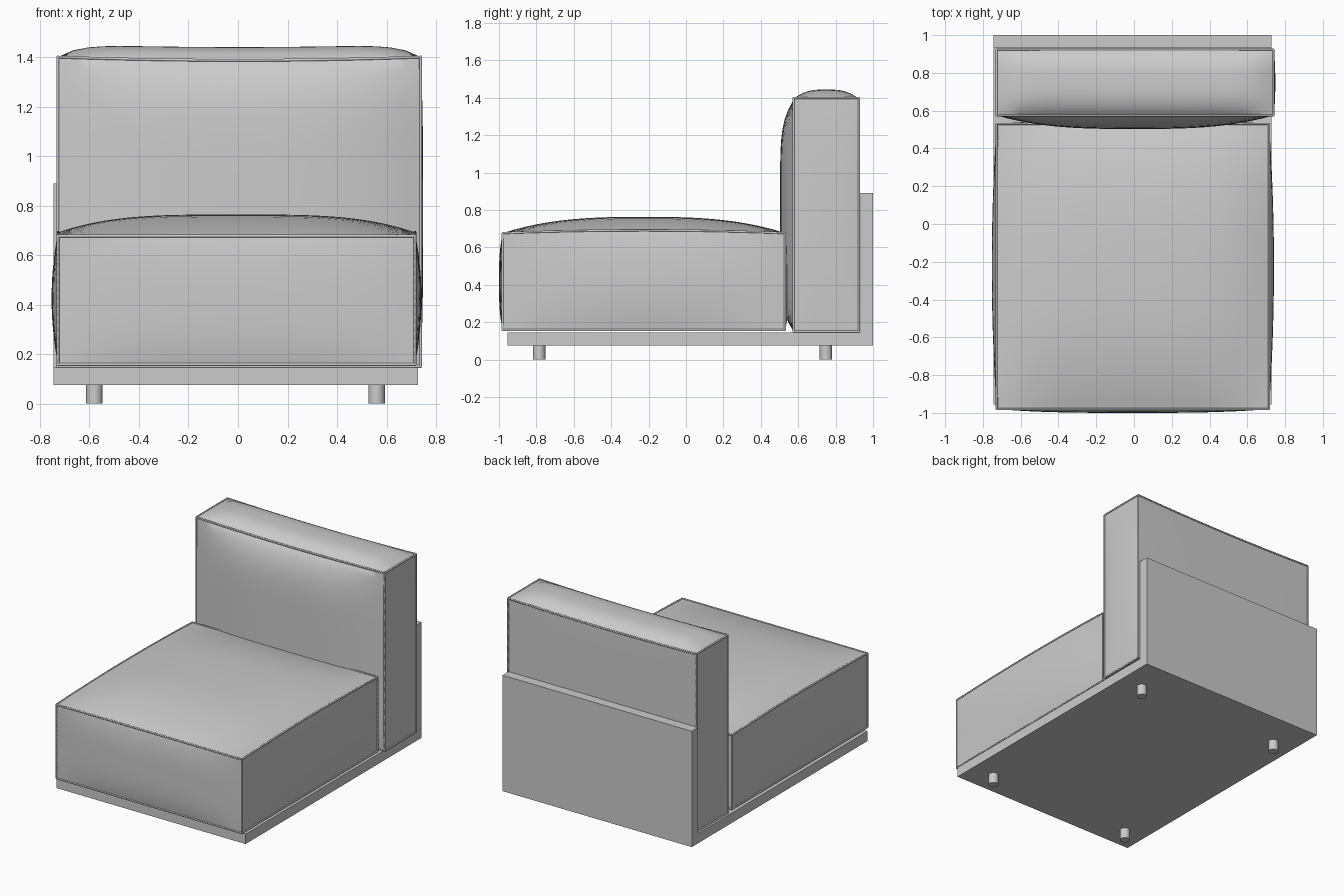
import bpy, bmesh, math
from itertools import product
from mathutils import Vector

if "Cube" in bpy.data.objects:
    bpy.data.objects.remove(bpy.data.objects["Cube"])

grey = bpy.data.materials.new("light_grey")
grey.use_nodes = True
COLOUR = (0.6, 0.6, 0.6, 1)
grey.diffuse_color = COLOUR
grey.node_tree.nodes["Principled BSDF"].inputs["Base Color"].default_value = COLOUR


def add_object(name, bm, smooth=None):
    mesh = bpy.data.meshes.new(name)
    bm.to_mesh(mesh)
    bm.free()
    mesh.materials.append(grey)
    obj = bpy.data.objects.new(name, mesh)
    bpy.context.collection.objects.link(obj)
    if smooth:
        bpy.ops.object.select_all(action='DESELECT')
        obj.select_set(True)
        bpy.context.view_layer.objects.active = obj
        bpy.ops.object.shade_smooth_by_angle(angle=math.radians(smooth))
    return obj


def box(name, low, high):
    low, high = Vector(low), Vector(high)
    bm = bmesh.new()
    bmesh.ops.create_cube(bm, size=1)
    for v in bm.verts:
        v.co = (low + high) / 2 + v.co * (high - low)
    add_object(name, bm)


def cushion(name, low, high, bulges, lift):
    """Padded block: bulges maps (axis, side) to (amount, power, power)."""
    low, high = Vector(low), Vector(high)

    def shape(p):
        out = Vector([a + (b - a) * (t + 1) / 2 for a, b, t in zip(low, high, p)])
        for (axis, side), (amount, pu, pv) in bulges.items():
            if abs(p[axis] - side) < 1e-4:
                u, v = [min(1, abs(p[i])) for i in range(3) if i != axis]
                out[axis] += side * amount * (1 - u ** pu) * (1 - v ** pv)
        # Seams along the top edge rise or sag slightly
        axis, amount = lift
        out.z += amount * (1 - p[axis] ** 2) * (p[2] + 1) / 2
        return out

    bm = bmesh.new()
    bmesh.ops.create_cube(bm, size=2)
    bmesh.ops.subdivide_edges(bm, edges=bm.edges[:], cuts=23, use_grid_fill=True)
    for v in bm.verts:
        v.co = shape(v.co.copy())
    add_object(name, bm, 45)

    # Piping along the twelve edges
    curve = bpy.data.curves.new(name + "_piping", 'CURVE')
    curve.dimensions = '3D'
    curve.bevel_depth = 0.006
    curve.bevel_resolution = 1
    curve.use_fill_caps = True
    curve.materials.append(grey)
    steps = 16
    for axis, a, b in product(range(3), (-1, 1), (-1, 1)):
        spline = curve.splines.new('POLY')
        spline.points.add(steps)
        for i, point in enumerate(spline.points):
            p = [a, b]
            p.insert(axis, -1 + 2 * i / steps)
            point.co = (*shape(Vector(p)), 1)
    bpy.context.collection.objects.link(
        bpy.data.objects.new(name + "_piping", curve))


# Frame
box("base_board", (-0.745, -0.955, 0.075), (0.728, 1.0, 0.145))
box("back_board", (-0.745, 0.932, 0.145), (0.728, 1.0, 0.89))

# Legs
for side, x in (("right", -0.58), ("left", 0.56)):
    for end, y in (("front", -0.785), ("back", 0.748)):
        bm = bmesh.new()
        bmesh.ops.create_cone(bm, cap_ends=True, segments=24,
                              radius1=0.033, radius2=0.033, depth=0.08)
        bmesh.ops.translate(bm, verts=bm.verts, vec=(x, y, 0.04))
        add_object(f"{end}_{side}_leg", bm, 40)

# Cushions
cushion("seat_cushion", (-0.727, -0.98, 0.158), (0.715, 0.53, 0.677),
        {(0, -1): (0.026, 2, 2), (0, 1): (0.026, 2, 2),
         (1, -1): (0.02, 3, 3), (1, 1): (0.02, 3, 3),
         (2, 1): (0.072, 3.5, 3)}, lift=(1, 0.015))
cushion("back_cushion", (-0.728, 0.575, 0.15), (0.738, 0.924, 1.4),
        {(0, -1): (0.006, 3, 3), (0, 1): (0.01, 3, 3),
         (1, -1): (0.072, 3, 6), (1, 1): (0.004, 4, 4),
         (2, 1): (0.053, 9, 3)}, lift=(0, -0.013))
